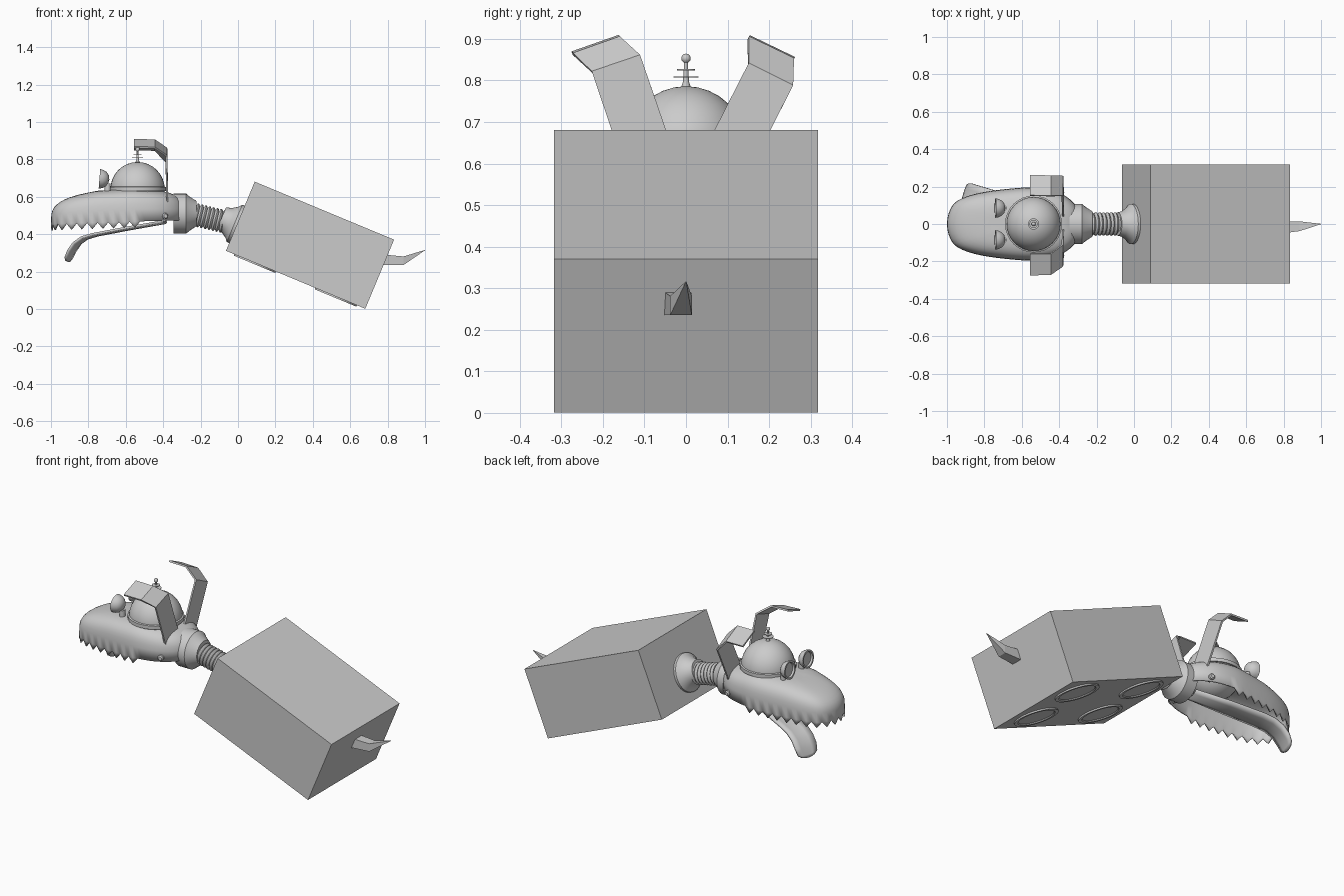
import bpy, bmesh, math
from mathutils import Vector

if "Cube" in bpy.data.objects:
    bpy.data.objects.remove(bpy.data.objects["Cube"])


def make(name, verts, faces, smooth=None, thick=0, offset=0):
    me = bpy.data.meshes.new(name)
    me.from_pydata([tuple(v) for v in verts], [], faces)
    bm = bmesh.new()
    bm.from_mesh(me)
    bmesh.ops.remove_doubles(bm, verts=bm.verts, dist=1e-5)
    bmesh.ops.recalc_face_normals(bm, faces=bm.faces)
    bm.to_mesh(me)
    bm.free()
    ob = bpy.data.objects.new(name, me)
    bpy.context.collection.objects.link(ob)
    if thick:
        m = ob.modifiers.new("thickness", 'SOLIDIFY')
        m.thickness, m.offset = thick, offset
    if smooth:
        bpy.ops.object.select_all(action='DESELECT')
        bpy.context.view_layer.objects.active = ob
        ob.select_set(True)
        bpy.ops.object.shade_smooth_by_angle(angle=math.radians(smooth))
    return ob


def grid(rows, cols, closed=False):
    return [(r * cols + c, r * cols + (c + 1) % cols,
             (r + 1) * cols + (c + 1) % cols, (r + 1) * cols + c)
            for r in range(rows - 1) for c in range(cols if closed else cols - 1)]


def lathe(name, profile, origin, axis, n=32, smooth=35):
    # profile of (radius, distance along axis)
    q = Vector(axis).to_track_quat('Z', 'Y')
    verts = [Vector(origin) + q @ Vector((r * math.cos(2 * math.pi * i / n),
                                          r * math.sin(2 * math.pi * i / n), h))
             for r, h in profile for i in range(n)]
    return make(name, verts, grid(len(profile), n, True), smooth)


def lerp(table, x):
    for (a, u), (b, v) in zip(table, table[1:]):
        if x <= b:
            return u + (v - u) * max(0, x - a) / (b - a)
    return table[-1][1]


# Tilted box body
TILT = math.radians(22.6)
CENTRE = Vector((0.385, 0, 0.341))
ALONG = Vector((math.cos(TILT), 0, -math.sin(TILT)))
UP = Vector((math.sin(TILT), 0, math.cos(TILT)))
bpy.ops.mesh.primitive_cube_add(size=1, location=CENTRE, rotation=(0, TILT, 0))
body = bpy.context.object
body.name = "body"
body.scale = (0.807, 0.636, 0.40)

# Four rimmed sockets under the body
for a in (-0.235, 0.235):
    for y in (-0.165, 0.165):
        lathe("leg_socket", [(0.12, -0.01), (0.12, 0.008), (0.102, 0.008), (0.098, 0.002), (0, 0.002)],
              CENTRE + ALONG * a - UP * 0.2 + Vector((0, y, 0)), -UP)

# Pointed tail
tail_rows = [(0.77, -0.053, 0.012, 0.235, 0.292), (0.885, -0.038, 0.014, 0.235, 0.281),
             (1.0, -0.001, 0.001, 0.314, 0.316)]
tv = [(x, y, z) for x, y0, y1, z0, z1 in tail_rows
      for y, z in ((y0, z0), (y1, z0), (y1, z1), (y0, z1))]
make("tail", tv, grid(3, 4, True) + [(0, 1, 2, 3), (8, 9, 10, 11)])

# Flared neck flange, ribbed neck and head collar
lathe("neck_flange", [(0, -0.01), (0.108, -0.01), (0.108, 0.02), (0.09, 0.035), (0.07, 0.065),
                      (0.062, 0.095), (0, 0.095)], (0.0, 0, 0.45), -ALONG)
start, end = Vector((-0.235, 0, 0.505)), Vector((-0.05, 0, 0.462))
length = (end - start).length
ribs = 9
neck = []
for i in range(ribs):
    for k, r in ((0, 0.05), (0.3, 0.061), (0.5, 0.063), (0.7, 0.061)):
        neck.append((r, (i + k) / ribs * length))
lathe("neck", neck, start, end - start, smooth=50)
lathe("head_collar", [(0, 0), (0.107, 0), (0.107, 0.068), (0.092, 0.085), (0.068, 0.122), (0, 0.122)],
      (-0.345, 0, 0.51), (1, 0, 0))

# Head outline, smoothed and evenly resampled
half = [(-1, 0), (-0.99, 0.06), (-0.96, 0.112), (-0.9, 0.145), (-0.8, 0.171), (-0.65, 0.19),
        (-0.53, 0.195), (-0.42, 0.175), (-0.34, 0.13), (-0.295, 0.07), (-0.285, 0)]
loop = [Vector(p) for p in half] + [Vector((x, -y)) for x, y in half[-2:0:-1]]
dense = []
for i in range(len(loop)):
    p0, p1, p2, p3 = (loop[(i + k) % len(loop)] for k in (-1, 0, 1, 2))
    for s in range(16):
        t = s / 16
        dense.append(0.5 * (2 * p1 + (p2 - p0) * t + (2 * p0 - 5 * p1 + 4 * p2 - p3) * t * t
                            + (3 * p1 - p0 - 3 * p2 + p3) * t ** 3))
dist = [0]
for a, b in zip(dense, dense[1:] + dense[:1]):
    dist.append(dist[-1] + (b - a).length)
xs = list(zip(dist, [p.x for p in dense + dense[:1]]))
ys = list(zip(dist, [p.y for p in dense + dense[:1]]))
N = 64
outline = [Vector((lerp(xs, dist[-1] * i / N), lerp(ys, dist[-1] * i / N))) for i in range(N)]

# Head shell: boxy dome open underneath, with a row of teeth on the rim
TOP = [(-1, 0.59), (-0.92, 0.606), (-0.75, 0.633), (-0.55, 0.645), (-0.28, 0.632)]
mid = Vector((-0.62, 0))
verts, LEVELS, P = [], 12, 4


def rim(x):
    return 0.455 + 0.02 * (x + 1) / 0.7


for j in range(LEVELS):
    phi = math.pi / 2 * j / (LEVELS - 1)
    s, h = max(0, math.cos(phi)) ** (2 / P), math.sin(phi) ** (2 / P)
    if j == LEVELS - 1:
        s = 0
    for p in outline:
        q = mid + (p - mid) * s
        verts.append((q.x, q.y, rim(q.x) + (lerp(TOP, q.x) - rim(q.x)) * h))
faces = grid(LEVELS, N, True)
for i in range(1, N, 2):
    p = outline[i]
    if p.x < -0.55:
        verts.append((p.x, p.y, rim(p.x) - 0.034))
        k = len(verts) - 1
        faces += [(i - 1, i, k), (i, (i + 1) % N, k)]
make("head_shell", verts, faces, 40, 0.008, -1)

# Side bolts
for s in (-1, 1):
    lathe("bolt", [(0, -0.03), (0.016, -0.03), (0.016, 0.008), (0.01, 0.014), (0, 0.014)],
          (-0.39, s * 0.163, 0.497), (0.2, s, 0), 16)

# Skull dome with base ring
bpy.ops.mesh.primitive_uv_sphere_add(segments=32, ring_count=16, radius=0.145, location=(-0.537, 0, 0.641))
bpy.context.object.name = "skull_dome"
bpy.ops.object.shade_smooth_by_angle(angle=math.radians(30))
lathe("dome_ring", [(0.14, 0), (0.152, 0), (0.152, 0.02), (0.14, 0.024)], (-0.537, 0, 0.632), (0, 0, 1))

# Antenna with two discs and a ball
antenna = [(0.013, 0), (0.007, 0.02), (0.007, 0.029), (0.03, 0.029), (0.03, 0.032), (0.006, 0.032),
           (0.006, 0.046), (0.022, 0.046), (0.022, 0.049), (0.005, 0.049), (0.005, 0.066)]
antenna += [(0.0115 * math.sin(math.radians(a)), 0.075 - 0.0115 * math.cos(math.radians(a)))
            for a in range(30, 181, 30)]
lathe("antenna", antenna, (-0.537, 0, 0.778), (0, 0, 1), 16)

# Cupped eyes on short stalks
for s in (-1, 1):
    lathe("eye", [(0, 0), (0.024, 0.005), (0.04, 0.018), (0.049, 0.036), (0.052, 0.053), (0.042, 0.053),
                  (0.039, 0.042), (0, 0.042)], (-0.688, s * 0.085, 0.692), (-1, 0, 0.08))
    lathe("eye_stalk", [(0.016, 0), (0.016, 0.07), (0, 0.07)], (-0.697, s * 0.085, 0.6), (0, 0, 1), 16)

# Bent sheet ears: each row is inner (y, z) and outer (y, z) at one x
ears = {
    "right_ear": [(-0.378, 0.03, 0.605, 0.14, 0.555), (-0.383, 0.15, 0.84, 0.257, 0.787),
                  (-0.445, 0.15, 0.902, 0.258, 0.85), (-0.555, 0.152, 0.904, 0.26, 0.852)],
    "left_ear": [(-0.378, -0.022, 0.605, -0.14, 0.565), (-0.383, -0.11, 0.86, -0.226, 0.82),
                 (-0.445, -0.158, 0.902, -0.27, 0.862), (-0.555, -0.16, 0.905, -0.274, 0.865)]}
for name, rows in ears.items():
    ev = [c for x, y0, z0, y1, z1 in rows for c in ((x, y0, z0), (x, y1, z1))]
    make(name, ev, grid(4, 2), None, 0.01)

# Tongue hanging out to one side: (reach, height, half width)
tongue = [(0, 0.467, 0.05), (0.2, 0.433, 0.065), (0.38, 0.4, 0.07), (0.44, 0.383, 0.07),
          (0.485, 0.353, 0.07), (0.515, 0.312, 0.07), (0.532, 0.275, 0.062), (0.537, 0.26, 0.04)]
fwd, side = Vector((-0.957, 0.29, 0)), Vector((0.29, 0.957, 0))
root = Vector((-0.395, 0, 0))
tg = [root + fwd * d + side * w * k + Vector((0, 0, z - 0.008 * (1 - k * k)))
      for d, z, w in tongue for k in (-1, -0.5, 0, 0.5, 1)]
make("tongue", tg, grid(len(tongue), 5), 40, 0.012)
